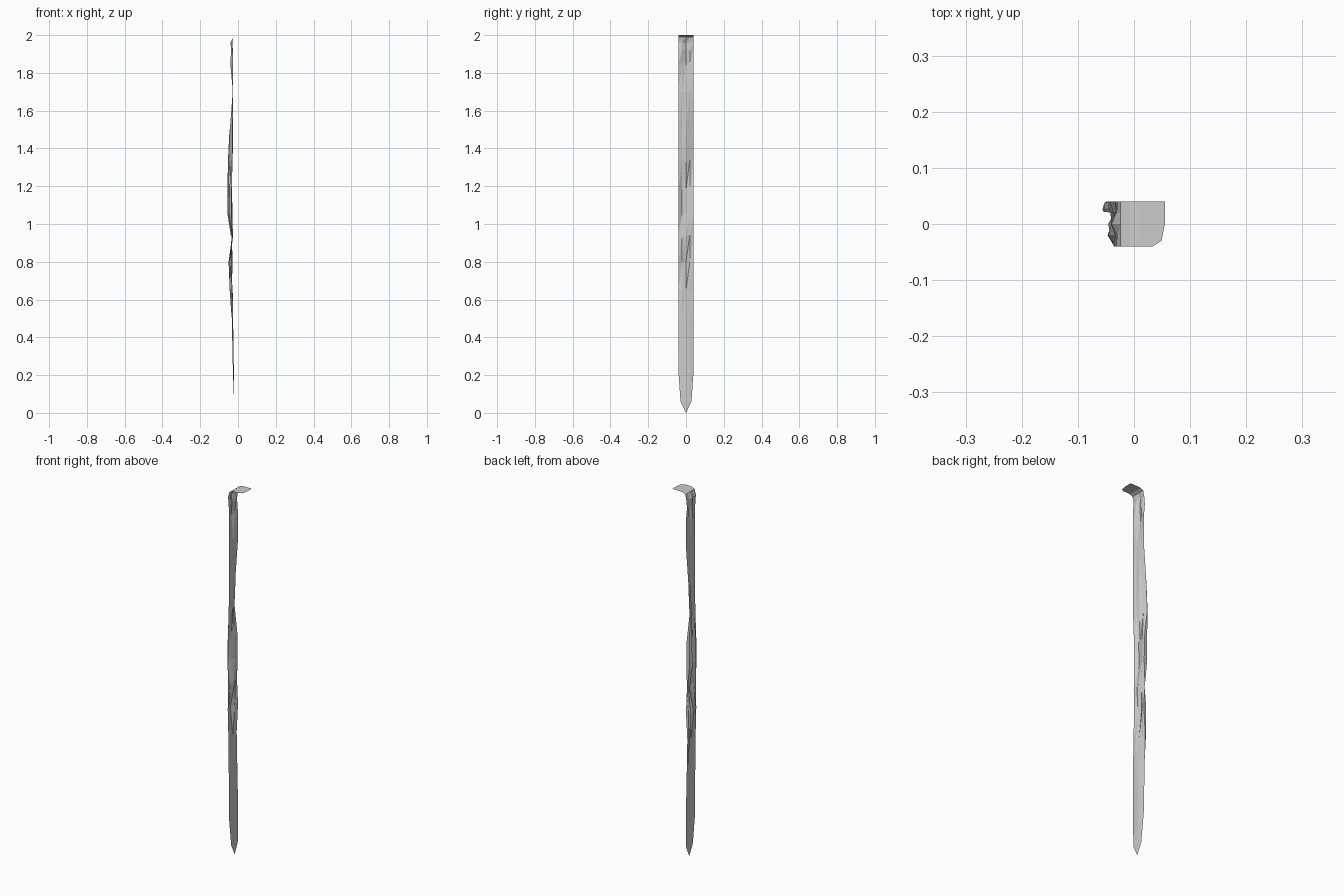
import bpy, bmesh

# Rows of the hanging strip: height, half width, then x at the
# left edge, left middle, centre, right middle and right edge
ROWS = [
    (0.06, 0.029, -.021, -.020, -.020, -.020, -.021),
    (0.22, 0.040, -.027, -.024, -.022, -.023, -.027),
    (0.50, 0.040, -.028, -.026, -.026, -.029, -.033),
    (0.65, 0.040, -.030, -.028, -.032, -.034, -.036),
    (0.80, 0.040, -.034, -.042, -.046, -.034, -.028),
    (0.94, 0.040, -.032, -.034, -.026, -.030, -.034),
    (1.06, 0.040, -.035, -.047, -.038, -.032, -.030),
    (1.18, 0.040, -.034, -.046, -.040, -.034, -.031),
    (1.34, 0.040, -.028, -.033, -.034, -.042, -.049),
    (1.50, 0.040, -.027, -.032, -.030, -.037, -.043),
    (1.70, 0.040, -.026, -.026, -.027, -.027, -.028),
    (1.85, 0.040, -.027, -.034, -.041, -.033, -.028),
    (1.92, 0.040, -.028, -.027, -.036, -.029, -.034),
    (1.96, 0.040, -.032, -.030, -.040, -.031, -.030),
]
ACROSS = (-1, -.5, 0, .5, 1)


def mesh_object(name, bm):
    bmesh.ops.recalc_face_normals(bm, faces=bm.faces[:])
    mesh = bpy.data.meshes.new(name)
    bm.to_mesh(mesh)
    bm.free()
    obj = bpy.data.objects.new(name, mesh)
    bpy.context.collection.objects.link(obj)
    return obj


def bridge(bm, lower, upper):
    for i in range(len(lower) - 1):
        a, b, c, d = lower[i], lower[i + 1], upper[i + 1], upper[i]
        bm.faces.new((a, b, c))
        bm.faces.new((a, c, d))


# Crumpled strip with a pointed lower end
bm = bmesh.new()
rows = [[bm.verts.new((x, w * t, z)) for t, x in zip(ACROSS, xs)]
        for z, w, *xs in ROWS]
tip = bm.verts.new((-.02, 0, 0))
for a, b in zip(rows[0], rows[0][1:]):
    bm.faces.new((tip, b, a))

# Bend over the top
for x, z in ((-.024, 1.99), (-.008, 1.998), (.01, 2.0)):
    rows.append([bm.verts.new((x, .04 * t, z)) for t in ACROSS])
for lower, upper in zip(rows, rows[1:]):
    bridge(bm, lower, upper)

# Flat end flap with clipped front corner
end = [bm.verts.new((x, y, 2.0)) for x, y in
       ((.033, -.04), (.049, -.03), (.055, 0), (.055, .02), (.055, .04))]
bridge(bm, rows[-1], end)
mesh_object("hanging_strip", bm)

# Loose folds curling behind the strip: height, front x, back x, back y
FOLDS = {
    "upper_fold": [(1.50, -.042, -.045, .028), (1.34, -.049, -.053, .024),
                   (1.18, -.031, -.056, .028), (1.05, -.030, -.055, .022),
                   (0.94, -.034, -.038, .020)],
    "lower_fold": [(0.90, -.032, -.036, .022), (0.80, -.028, -.050, .030),
                   (0.65, -.036, -.044, .030), (0.52, -.033, -.035, .030)],
}
for name, path in FOLDS.items():
    bm = bmesh.new()
    strips = [[bm.verts.new((x, .04, z)),
               bm.verts.new((.3 * x + .7 * bx, .039, z)),
               bm.verts.new((bx, y, z))] for z, x, bx, y in path]
    for lower, upper in zip(strips, strips[1:]):
        bridge(bm, lower, upper)
    mesh_object(name, bm)
